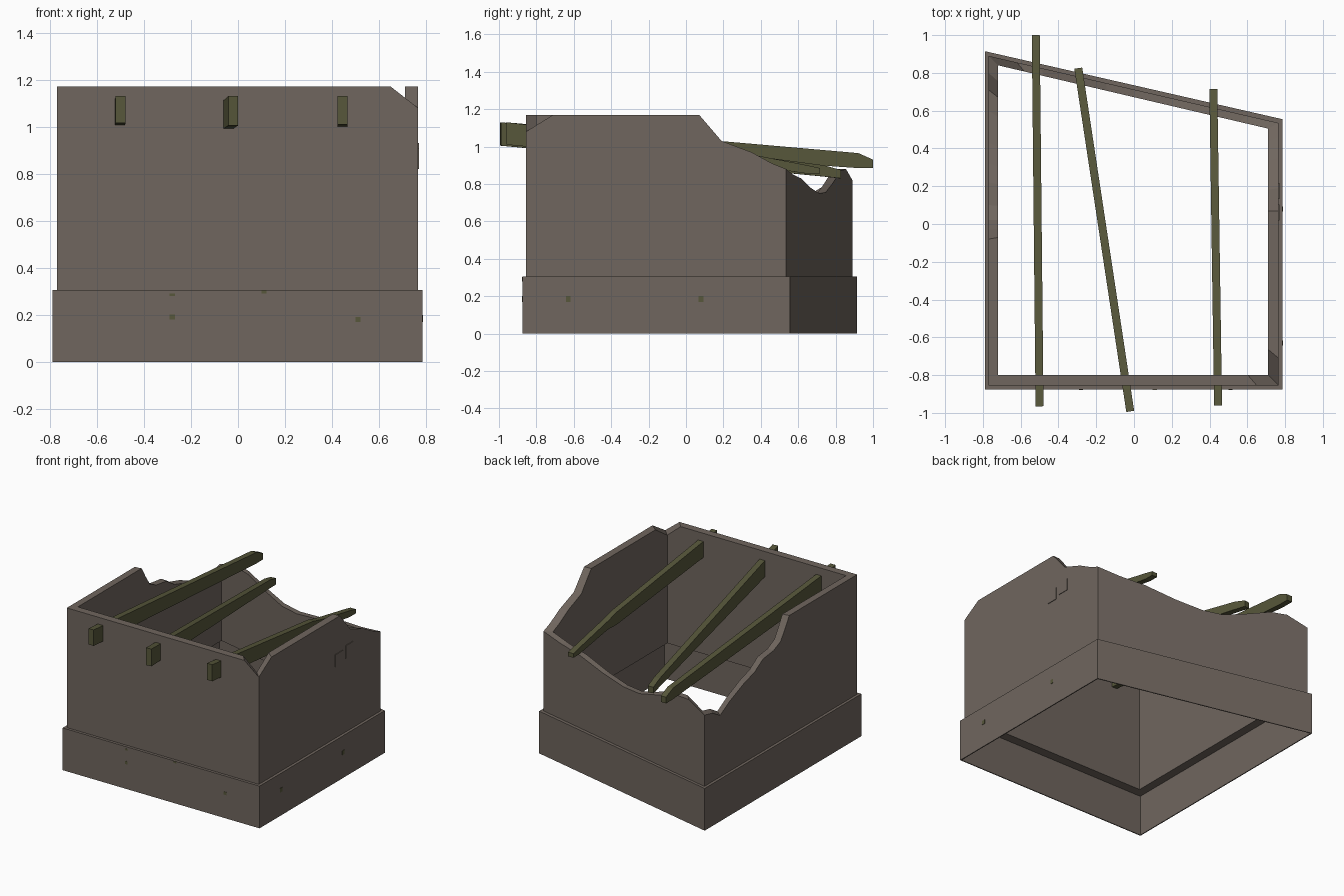
import bpy, bmesh
from mathutils import Vector

cube = bpy.data.objects.get("Cube")
if cube:
    bpy.data.objects.remove(cube, do_unlink=True)


def material(name, rgb):
    m = bpy.data.materials.new(name)
    m.use_nodes = True
    m.diffuse_color = (*rgb, 1)
    bsdf = next(n for n in m.node_tree.nodes if n.type == 'BSDF_PRINCIPLED')
    bsdf.inputs["Base Color"].default_value = (*rgb, 1)
    bsdf.inputs["Roughness"].default_value = 0.9
    return m


CLAY = material("grey_brown_clay", (0.16, 0.132, 0.112))
WOOD = material("olive_timber", (0.095, 0.095, 0.043))


def loft(name, sections, mat, closed=False):
    """Join equal-sized point loops; close the chain or cap its ends."""
    bm = bmesh.new()
    rows = [[bm.verts.new(p) for p in s] for s in sections]
    n = len(rows[0])
    for i in range(len(rows) if closed else len(rows) - 1):
        a, b = rows[i], rows[(i + 1) % len(rows)]
        for j in range(n):
            k = (j + 1) % n
            bm.faces.new((a[j], a[k], b[k], b[j]))
    if not closed:
        bm.faces.new(rows[0])
        bm.faces.new(rows[-1])
    bmesh.ops.recalc_face_normals(bm, faces=bm.faces)
    me = bpy.data.meshes.new(name)
    bm.to_mesh(me)
    bm.free()
    me.materials.append(mat)
    ob = bpy.data.objects.new(name, me)
    bpy.context.collection.objects.link(ob)
    return ob


def box(name, centre, size, mat):
    c, h = Vector(centre), Vector(size) / 2
    ring = [(-1, -1), (1, -1), (1, 1), (-1, 1)]
    return loft(name, [[c + Vector((h.x * a, h.y * b, h.z * s)) for a, b in ring]
                       for s in (-1, 1)], mat)


# Corner order: front left of picture plane, front right, back right, back left
OUTER = [(-.77, -.855), (.765, -.855), (.765, .535), (-.77, .89)]
INNER = [(-.72, -.8), (.71, -.8), (.71, .505), (-.72, .84)]
SKIRT = [(-.79, -.875), (.785, -.875), (.785, .555), (-.79, .915)]
SKIRT_IN = [(-.783, -.868), (.778, -.868), (.778, .549), (-.783, .907)]
LEDGE = 0.305
FULL = 1.17

# Broken wall tops: (position along x or y, height), starting at each corner
TOPS = [
    (0, [(-.77, FULL), (.65, FULL)]),
    (1, [(-.855, 1.08), (-.71, FULL), (.07, FULL), (.13, 1.1), (.19, 1.03),
         (.35, .97), (.46, .91)]),
    (0, [(.765, .88), (.6, .85), (.42, .83), (.2, .78), (0, .75), (-.15, .755),
         (-.3, .8), (-.5, .87), (-.62, .88)]),
    (1, [(.89, .82), (.8, .8), (.71, .75), (.6, .81), (.43, .88), (.32, .91),
         (.22, .97), (.1, .985), (.02, 1.02), (-.03, 1.09), (-.08, FULL)]),
]

# Ruined walls with mitred corners
sections = []
for w, (axis, pts) in enumerate(TOPS):
    o0, o1 = Vector(OUTER[w]), Vector(OUTER[(w + 1) % 4])
    i0, i1 = Vector(INNER[w]), Vector(INNER[(w + 1) % 4])
    for pos, z in pts:
        t = (pos - o0[axis]) / (o1[axis] - o0[axis])
        o, i = o0.lerp(o1, t), i0.lerp(i1, t)
        sections.append([(*o, LEDGE), (*o, z), (*i, z), (*i, LEDGE)])
loft("ruined_walls", sections, CLAY, closed=True)

# Thin foundation skirt with a ledge that meets the walls
loft("foundation_skirt",
     [[(*s, 0), (*s, LEDGE), (*w, LEDGE), (*w, LEDGE - .006), (*n, LEDGE - .006), (*n, 0)]
      for s, n, w in zip(SKIRT, SKIRT_IN, INNER)], CLAY, closed=True)


# Roof beams: sections along the length as (fraction, top, bottom)
def beam(name, start, end, profile, width=.042):
    a, b = Vector(start), Vector(end)
    d = (b - a).normalized()
    side = Vector((-d.y, d.x)) * width / 2
    rows = []
    for t, top, bottom in profile:
        p = a.lerp(b, t)
        rows.append([(*(p + side), bottom), (*(p - side), bottom),
                     (*(p - side), top), (*(p + side), top)])
    loft(name, rows, WOOD)


beam("roof_beam_right", (-.5, -.965), (-.52, 1),
     [(0, 1.13, 1.015), (.96, .965, .885), (1, .93, .885)])
beam("roof_beam_middle", (-.02, -.992), (-.295, .825),
     [(0, 1.13, 1.005), (.95, .9, .84), (1, .875, .83)])
beam("roof_beam_left", (.445, -.96), (.42, .715),
     [(0, 1.13, 1.01), (.7, .99, .9), (.76, .965, .905), (.96, .9, .855), (1, .885, .855)])

# Small patches on the side wall
for k, y in enumerate((.06, .175)):
    box(f"wall_patch_{k}", (.766, y, .865 + .02 * k), (.006, .085, .09), CLAY)

# Tiny timber pegs showing through the clay
for k, (x, z) in enumerate([(-.28, .19), (.51, .18), (-.28, .285), (.11, .297)]):
    box(f"front_peg_{k}", (x, -.875, z), (.022, .005, .022 if z < .2 else .012), WOOD)
for k, y in enumerate((-.63, .08)):
    box(f"side_peg_{k}", (.785, y, .185), (.005, .025, .03), WOOD)
